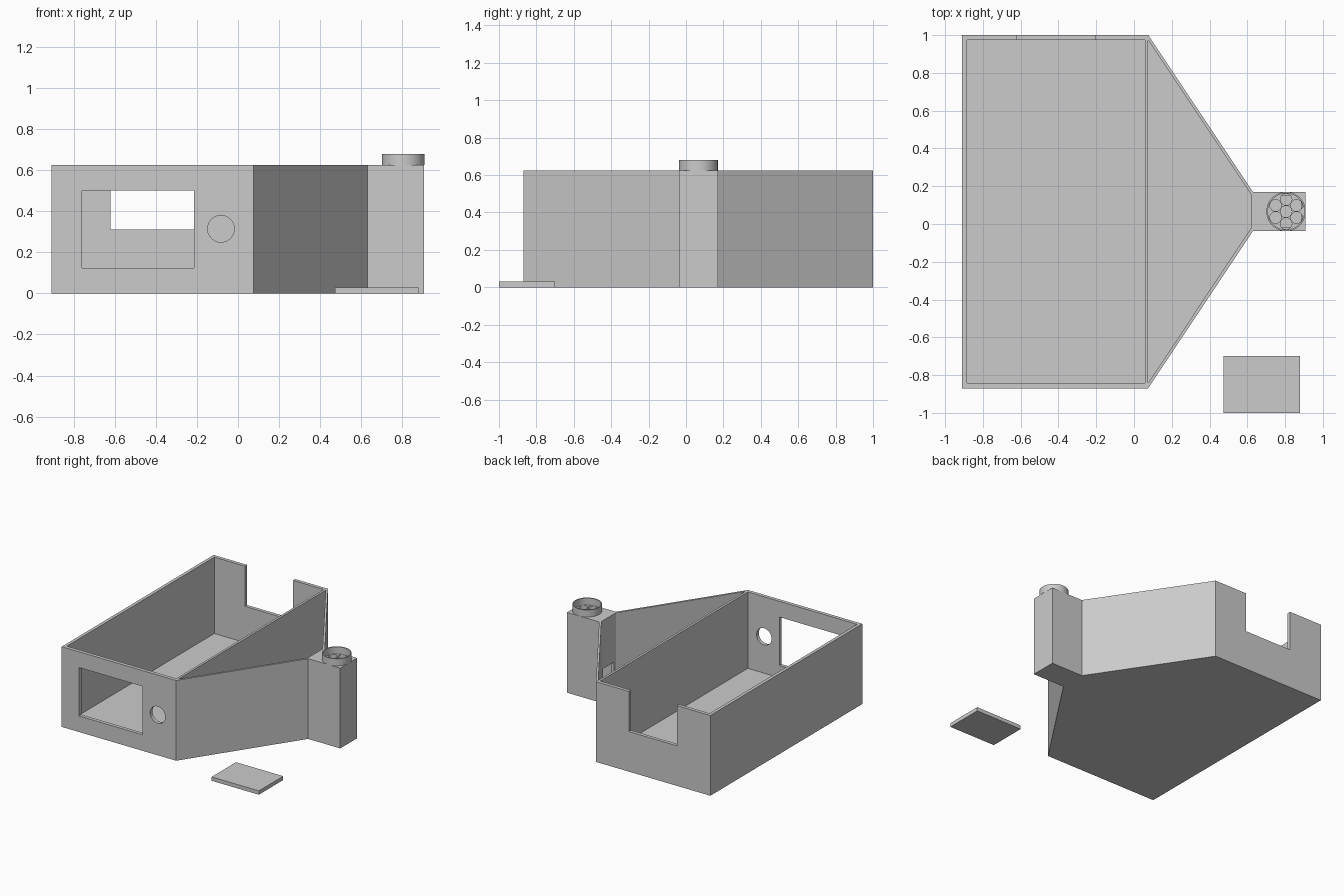
import bpy, bmesh, math

if "Cube" in bpy.data.objects:
    bpy.data.objects.remove(bpy.data.objects["Cube"])

grey = bpy.data.materials.new("plain grey")
grey.diffuse_color = (0.6, 0.6, 0.6, 1)
grey.use_nodes = True
grey.node_tree.nodes["Principled BSDF"].inputs["Base Color"].default_value = grey.diffuse_color


def prism(name, pts, z0, z1):
    """Extrude a flat outline from z0 to z1."""
    bm = bmesh.new()
    face = bm.faces.new([bm.verts.new((x, y, z0)) for x, y in pts])
    out = bmesh.ops.extrude_face_region(bm, geom=[face])
    for g in out["geom"]:
        if isinstance(g, bmesh.types.BMVert):
            g.co.z = z1
    bmesh.ops.recalc_face_normals(bm, faces=bm.faces)
    me = bpy.data.meshes.new(name)
    bm.to_mesh(me)
    bm.free()
    me.materials.append(grey)
    ob = bpy.data.objects.new(name, me)
    bpy.context.collection.objects.link(ob)
    return ob


def box(name, x0, x1, y0, y1, z0, z1):
    return prism(name, [(x0, y0), (x1, y0), (x1, y1), (x0, y1)], z0, z1)


def disc(name, x, y, r, z0, z1, n=48):
    pts = [(x + r * math.cos(i * math.tau / n), y + r * math.sin(i * math.tau / n))
           for i in range(n)]
    return prism(name, pts, z0, z1)


def cut(target, cutters):
    """Subtract the cutters, then remove them."""
    for c in cutters:
        m = target.modifiers.new("cut", "BOOLEAN")
        m.operation, m.solver, m.object = "DIFFERENCE", "EXACT", c
    bpy.context.view_layer.update()
    me = bpy.data.meshes.new_from_object(
        target.evaluated_get(bpy.context.evaluated_depsgraph_get()))
    target.modifiers.clear()
    target.data = me
    for c in cutters:
        bpy.data.objects.remove(c)


def smooth(ob):
    bpy.ops.object.select_all(action="DESELECT")
    ob.select_set(True)
    bpy.context.view_layer.objects.active = ob
    bpy.ops.object.shade_smooth_by_angle(angle=math.radians(30))


H, FLOOR = 0.625, 0.03
CX, CY = 0.805, 0.066          # nozzle centre

# Case: box, tapered bay and square post in one outline
body = prism("case", [(-0.91, -0.87), (0.075, -0.87), (0.63, -0.037), (0.907, -0.037),
                      (0.907, 0.17), (0.63, 0.17), (0.075, 1.0), (-0.91, 1.0)], 0, H)

# Round port through the front wall
port = disc("port_cutter", -0.083, 0, 0.065, -0.1, 0.1)
port.rotation_euler.x = math.radians(90)
port.location = (0, -0.86, 0.315)

cutters = [
    box("main_bay", -0.885, 0.057, -0.842, 0.973, FLOOR, 1),
    prism("tapered_bay", [(0.075, -0.84), (0.62, -0.022), (0.62, 0.155), (0.075, 0.973)],
          FLOOR, 1),
    box("post_cavity", 0.645, 0.885, -0.015, 0.148, FLOOR, 0.595),
    box("wire_opening", 0.60, 0.66, 0.0, 0.133, FLOOR + 0.003, 0.25),
    box("front_window", -0.76, -0.215, -0.95, -0.80, 0.125, 0.502),
    box("rear_notch", -0.622, -0.207, 0.93, 1.1, 0.312, 1),
    port,
]
# Seven packed holes in the post top
spots = [(CX, CY)] + [(CX + 0.064 * math.cos(math.radians(30 + 60 * i)),
                       CY + 0.064 * math.sin(math.radians(30 + 60 * i))) for i in range(6)]
cutters += [disc("hole", x, y, 0.0305, 0.55, 0.7, 32) for x, y in spots]
cut(body, cutters)
smooth(body)

# Collar around the holes
collar = disc("collar", CX, CY, 0.104, H, 0.68, 64)
cut(collar, [disc("collar_bore", CX, CY, 0.096, 0.5, 0.8, 64)])
smooth(collar)

# Loose cover plate
box("cover_plate", 0.473, 0.88, -1.0, -0.70, 0, 0.03)
